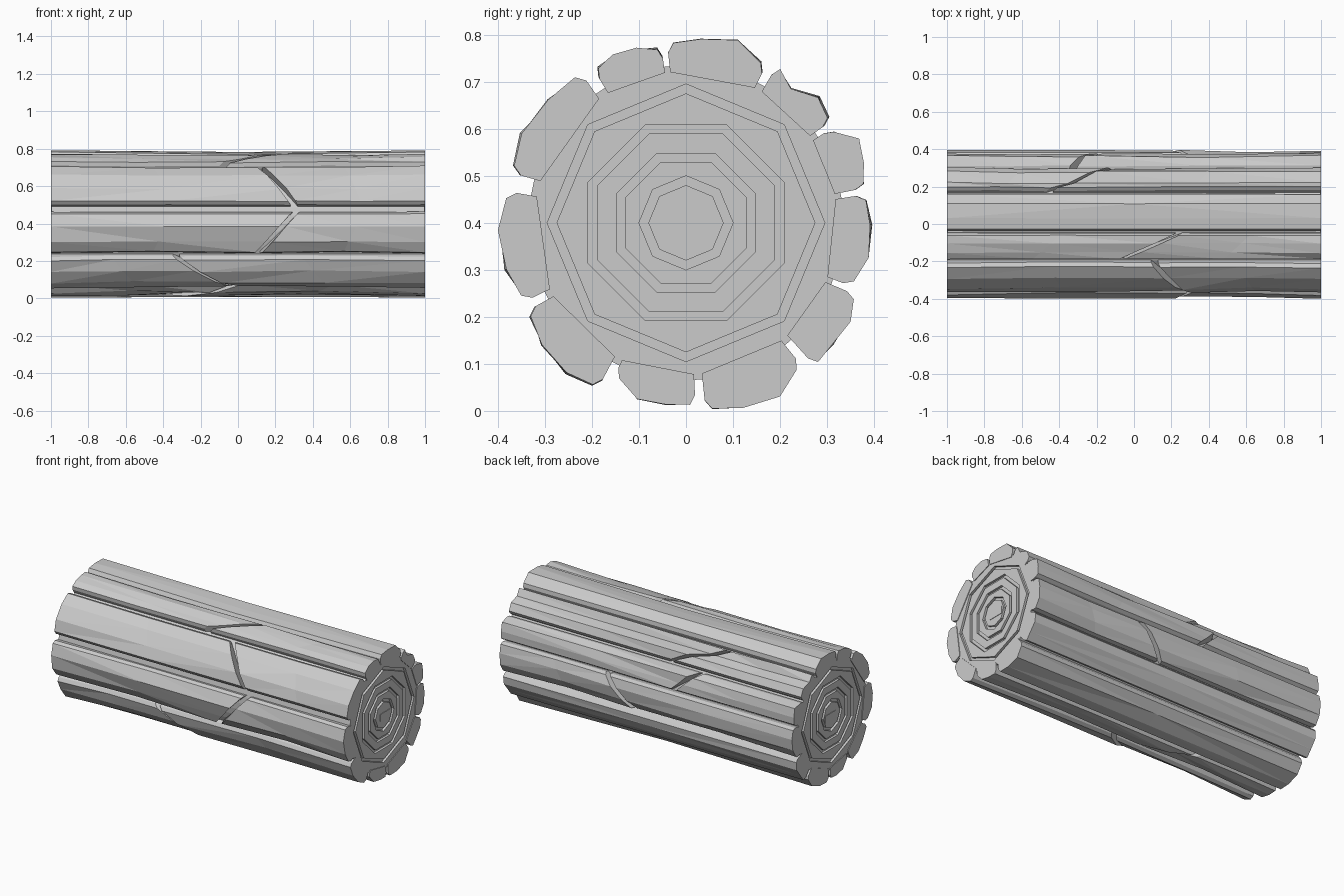
import bpy, bmesh, math, random
from mathutils import Vector

random.seed(4)
old = bpy.data.objects.get("Cube")
if old:
    bpy.data.objects.remove(old, do_unlink=True)

HALF = 1.0        # half length of the log
AXIS_Z = 0.4      # height of the log axis
CORE_R = 0.335
CORE_HALF = HALF - 0.004
CRACK = 0.018     # half width of a crack in the bark


def make_material(name, colour):
    mat = bpy.data.materials.new(name)
    mat.use_nodes = True
    mat.diffuse_color = colour
    mat.node_tree.nodes["Principled BSDF"].inputs["Base Color"].default_value = colour
    return mat


wood = make_material("pale grey wood", (0.6, 0.6, 0.6, 1))


def finish(name, bm):
    bmesh.ops.recalc_face_normals(bm, faces=bm.faces[:])
    mesh = bpy.data.meshes.new(name)
    bm.to_mesh(mesh)
    bm.free()
    mesh.materials.append(wood)
    obj = bpy.data.objects.new(name, mesh)
    bpy.context.collection.objects.link(obj)
    return obj


def polar(x, degrees, radius):
    a = math.radians(degrees)
    return Vector((x, radius * math.cos(a), AXIS_Z + radius * math.sin(a)))


def loft(bm, sections):
    """Closed solid through sections that share one point count."""
    loops = [[bm.verts.new(p) for p in s] for s in sections]
    for one, two in zip(loops, loops[1:]):
        for i in range(len(one)):
            j = (i + 1) % len(one)
            bm.faces.new((one[i], one[j], two[j], two[i]))
    bm.faces.new(loops[0])
    bm.faces.new(loops[-1])


# Core with octagonal growth ring grooves in both ends
SAMPLES = 48


def octagon(x, radius, turn):
    pts = []
    for i in range(SAMPLES):
        a = i * 360 / SAMPLES
        off = (a - turn) % 45 - 22.5
        flat = radius * math.cos(math.pi / 8) / math.cos(math.radians(off))
        pts.append(polar(x, a, flat))
    return pts


def circle(x):
    return [polar(x, i * 360 / SAMPLES, CORE_R) for i in range(SAMPLES)]


def end_rings(side):
    sections = [circle(side * CORE_HALF)]
    for radius, turn in ((0.295, 0), (0.225, 22.5), (0.16, 22.5), (0.1, 0)):
        top, floor = side * CORE_HALF, side * (CORE_HALF - 0.015)
        sections += [octagon(top, radius, turn), octagon(floor, radius, turn),
                     octagon(floor, radius - 0.02, turn),
                     octagon(top, radius - 0.02, turn)]
    return sections


bm = bmesh.new()
loft(bm, end_rings(-1)[::-1] + end_rings(1))
finish("core", bm)

# Small rectangular heart at each end
for side, label in ((-1, "right"), (1, "left")):
    bm = bmesh.new()
    bmesh.ops.create_cube(bm, size=1)
    for v in bm.verts:
        v.co = Vector((v.co.x * 0.006 + side * (HALF - 0.004),
                       v.co.y * 0.1 + 0.015, v.co.z * 0.045 + AXIS_Z - 0.007))
    finish("heart_" + label, bm)

# Bark strips: start angle, end angle, four outer radii, crack x at each edge
STRIPS = [
    (63, 96, (0.38, 0.405, 0.395, 0.385), None),
    (35, 60, (0.38, 0.392, 0.365, 0.385), (-0.1, -0.45)),
    (11, 33, (0.388, 0.4, 0.413, 0.37), (-0.17, -0.33)),
    (-21, 9, (0.378, 0.397, 0.397, 0.39), (0.1, 0.28)),
    (-48, -23, (0.41, 0.41, 0.41, 0.392), None),
    (-84, -51, (0.4, 0.412, 0.42, 0.392), None),
    (-115, -87, (0.36, 0.39, 0.39, 0.388), (0.03, -0.45)),
    (-151, -118, (0.39, 0.405, 0.412, 0.4), (-0.33, 0)),
    (170, 206, (0.387, 0.4, 0.4, 0.383), (0.31, 0.1)),
    (125, 164, (0.39, 0.395, 0.402, 0.388), (0.11, 0.3)),
    (98, 121, (0.378, 0.388, 0.392, 0.382), (0.24, -0.08)),
]


def bark_section(start, end, radii, x_at, wobble):
    inner = 0.322
    r = [q - random.uniform(0, wobble) for q in radii]
    profile = [(0, inner), (0, r[0] - 0.02), (0.06, r[0]), (0.34, r[1]),
               (0.68, r[2]), (0.94, r[3]), (1, r[3] - 0.02), (1, inner)]
    return [polar(x_at(t), start + t * (end - start), q) for t, q in profile]


def bark_solid(bm, start, end, radii, left, right):
    """Strip between two edge lines, each giving x across the strip width."""
    sections = []
    for f in (0, 0.5, 1):
        def x_at(t, f=f):
            return left(t) * (1 - f) + right(t) * f
        plain = abs(x_at(0)) == HALF
        sections.append(bark_section(start, end, radii, x_at, 0.006 if plain else 0.018))
    loft(bm, sections)


for n, (start, end, radii, crack) in enumerate(STRIPS, 1):
    bm = bmesh.new()
    if crack:
        def line(shift, c=crack):
            return lambda t: c[0] + t * (c[1] - c[0]) + shift
        bark_solid(bm, start, end, radii, lambda t: -HALF, line(-CRACK))
        bark_solid(bm, start, end, radii, line(CRACK), lambda t: HALF)
    else:
        bark_solid(bm, start, end, radii, lambda t: -HALF, lambda t: HALF)
    # Split the warped sides into flat facets, leaving the ends whole
    bmesh.ops.triangulate(bm, faces=[f for f in bm.faces if len(f.verts) == 4])
    finish(f"bark_strip_{n}", bm)
